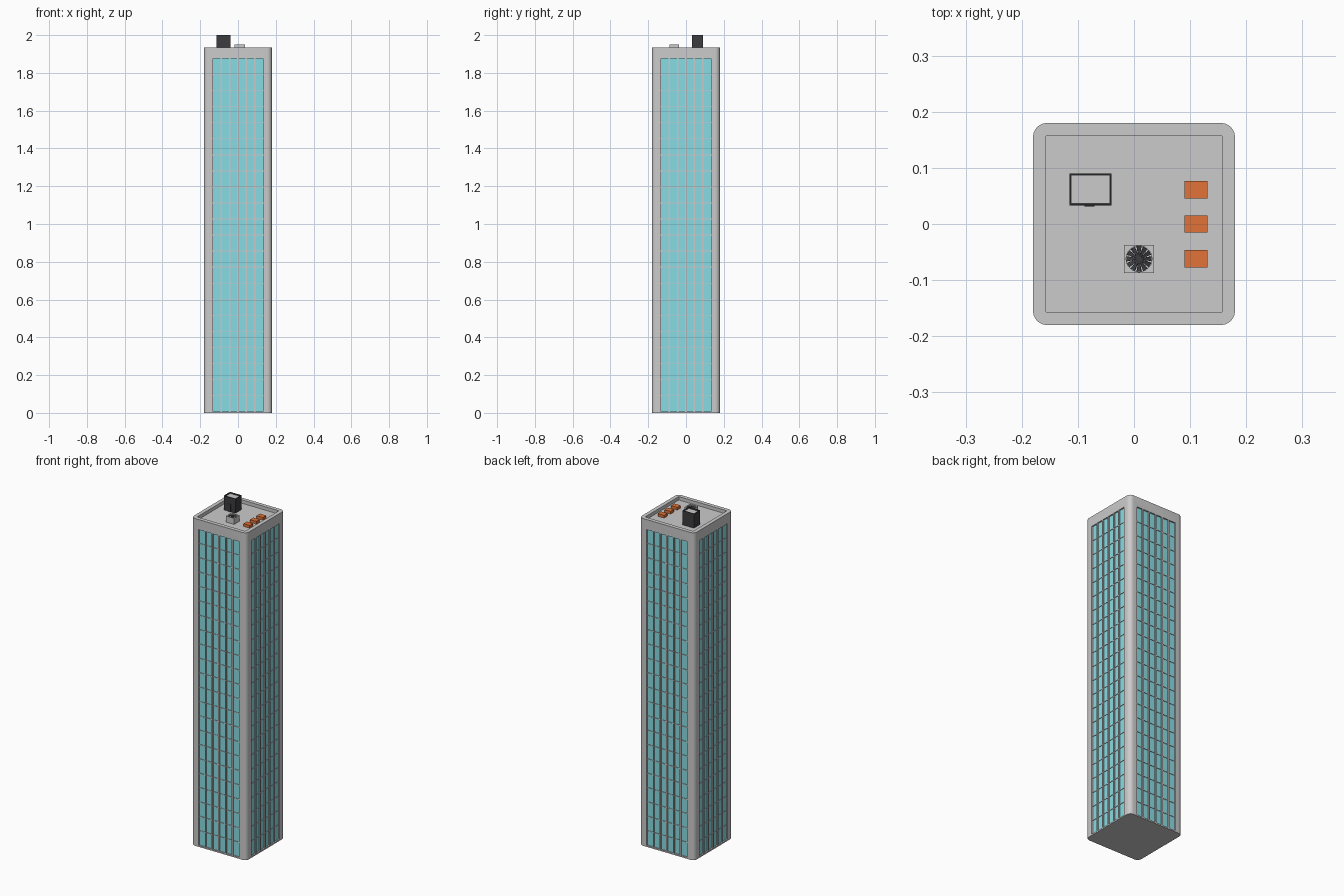
import bpy, bmesh, math
from mathutils import Matrix, Vector

if "Cube" in bpy.data.objects:
    bpy.data.objects.remove(bpy.data.objects["Cube"])


def material(name, rgb):
    m = bpy.data.materials.new(name)
    m.diffuse_color = (*rgb, 1)
    m.use_nodes = True
    m.node_tree.nodes["Principled BSDF"].inputs["Base Color"].default_value = m.diffuse_color
    return m


GLASS = material("glass_blue", (0.25, 0.72, 0.78))
DARK = material("dark_grey", (0.045, 0.045, 0.05))
ORANGE = material("orange", (0.75, 0.17, 0.04))


def add_box(bm, lo, hi, rot=Matrix()):
    lo, hi = Vector(lo), Vector(hi)
    size = hi - lo
    mat = rot @ Matrix.Translation((lo + hi) / 2) @ Matrix.Diagonal((*size, 1))
    return bmesh.ops.create_cube(bm, size=1, matrix=mat)["verts"]


def finish(name, bm, mat=None):
    bmesh.ops.recalc_face_normals(bm, faces=bm.faces)
    me = bpy.data.meshes.new(name)
    bm.to_mesh(me)
    bm.free()
    ob = bpy.data.objects.new(name, me)
    bpy.context.collection.objects.link(ob)
    if mat:
        me.materials.append(mat)
    return ob


def boxes(name, spans, mat=None, sides=1):
    # spans: (lo, hi) pairs, repeated around z for each side
    bm = bmesh.new()
    for s in range(sides):
        rot = Matrix.Rotation(s * math.pi / 2, 4, 'Z')
        for lo, hi in spans:
            add_box(bm, lo, hi, rot)
    return finish(name, bm, mat)


def cut(ob, cutter):
    mod = ob.modifiers.new("cut", 'BOOLEAN')
    mod.object, mod.solver = cutter, 'EXACT'
    bpy.ops.object.select_all(action='DESELECT')
    bpy.context.view_layer.objects.active = ob
    ob.select_set(True)
    bpy.ops.object.modifier_apply(modifier=mod.name)
    bpy.data.objects.remove(cutter)


def sink_top(bm, rim, depth):
    top = max(bm.faces, key=lambda f: f.calc_center_median().z)
    bmesh.ops.inset_region(bm, faces=[top], thickness=rim)
    ext = bmesh.ops.extrude_face_region(bm, geom=[top])
    bmesh.ops.translate(bm, vec=(0, 0, -depth),
                        verts=[v for v in ext["geom"] if isinstance(v, bmesh.types.BMVert)])
    if top.is_valid:
        bmesh.ops.delete(bm, geom=[top], context='FACES_ONLY')


H, W = 1.935, 0.18          # tower height, half width
Z0, Z1, G = 0.008, 1.875, 0.132   # window field
ROOF = H - 0.02
FLOORS, COLS = 22, 6

# Tower shell with rounded corners and a sunken roof behind a parapet
bm = bmesh.new()
add_box(bm, (-W, -W, 0), (W, W, H))
upright = [e for e in bm.edges if abs(e.verts[0].co.z - e.verts[1].co.z) > 1]
bmesh.ops.bevel(bm, geom=upright, offset=0.025, segments=6, profile=0.5, affect='EDGES')
sink_top(bm, 0.023, H - ROOF)
tower = finish("tower_shell", bm)
cut(tower, boxes("window_cutter", [((-G, -W - 0.02, Z0), (G, -W + 0.012, Z1))], sides=4))
bpy.ops.object.shade_smooth_by_angle(angle=math.radians(30))

# Glass, upright mullions and thin floor bars on all four sides
boxes("window_glass", [((-G, -W + 0.008, Z0), (G, -W + 0.014, Z1))], GLASS, 4)
pitch = 2 * G / COLS
boxes("mullions", [((-G + i * pitch - 0.004, -W + 0.001, Z0),
                    (-G + i * pitch + 0.004, -W + 0.012, Z1)) for i in range(1, COLS)], None, 4)
step = (Z1 - Z0) / FLOORS
boxes("floor_bars", [((-G, -W + 0.005, Z0 + i * step - 0.002),
                      (G, -W + 0.012, Z0 + i * step + 0.002)) for i in range(1, FLOORS)], None, 4)

# Roof access hut with raised rim, pale inner roof and a door
bm = bmesh.new()
add_box(bm, (-0.115, 0.033, ROOF), (-0.04, 0.09, 2.0))
sink_top(bm, 0.004, 0.008)
finish("roof_hut", bm, DARK)
boxes("hut_roof", [((-0.111, 0.037, 1.985), (-0.044, 0.086, 1.993))])
boxes("hut_door", [((-0.088, 0.031, ROOF), (-0.07, 0.035, ROOF + 0.045))], DARK)

# Ventilation unit with a round well and fan
cx, cy, top = 0.009, -0.062, 1.951
unit = boxes("vent_unit", [((cx - 0.027, cy - 0.025, ROOF), (cx + 0.027, cy + 0.025, top))])
bm = bmesh.new()
bmesh.ops.create_cone(bm, cap_ends=True, segments=12, radius1=0.0235, radius2=0.0235,
                      depth=0.03, matrix=Matrix.Translation((cx, cy, top + 0.003)))
cut(unit, finish("well_cutter", bm))
bm = bmesh.new()
for i in range(12):
    a = i * math.tau / 12
    rot = (Matrix.Translation((cx, cy, top - 0.006)) @ Matrix.Rotation(a, 4, 'Z')
           @ Matrix.Rotation(math.radians(15), 4, 'X'))
    for v in add_box(bm, (0.003, -0.0045, -0.0006), (0.0225, 0.0045, 0.0006)):
        if v.co.x < 0.01:
            v.co.y *= 0.25
        v.co = rot @ v.co
bmesh.ops.create_cone(bm, cap_ends=True, segments=12, radius1=0.006, radius2=0.006,
                      depth=0.006, matrix=Matrix.Translation((cx, cy, top - 0.006)))
finish("vent_fan", bm, DARK)

# Three orange roof boxes
for i, y in enumerate((-0.062, 0, 0.061)):
    boxes(f"roof_box_{i + 1}", [((0.09, y - 0.0155, ROOF), (0.131, y + 0.0155, H - 0.004))], ORANGE)
